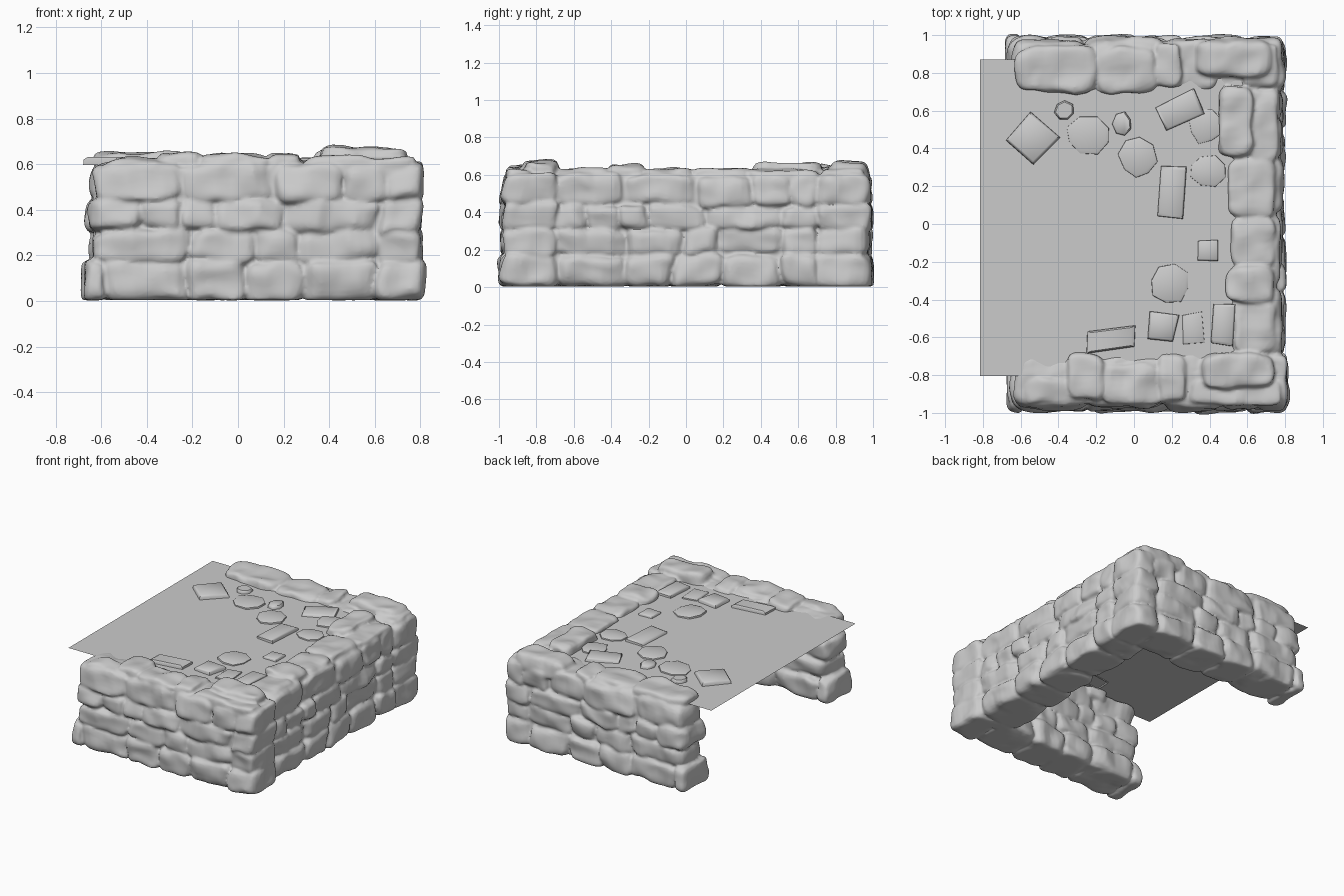
import bpy, bmesh, math, random
from mathutils import Vector, noise

if "Cube" in bpy.data.objects:
    bpy.data.objects.remove(bpy.data.objects["Cube"])

random.seed(4)


def make_object(name, bm):
    bmesh.ops.recalc_face_normals(bm, faces=bm.faces[:])
    mesh = bpy.data.meshes.new(name)
    bm.to_mesh(mesh)
    bm.free()
    obj = bpy.data.objects.new(name, mesh)
    bpy.context.collection.objects.link(obj)
    return obj


def cube_grid():
    """Points and faces of a finely divided cube from -1 to 1."""
    cube = bmesh.new()
    bmesh.ops.create_cube(cube, size=2)
    bmesh.ops.subdivide_edges(cube, edges=cube.edges[:], cuts=7, use_grid_fill=True)
    cube.verts.index_update()
    points = [v.co.copy() for v in cube.verts]
    faces = [[v.index for v in f.verts] for f in cube.faces]
    cube.free()
    return points, faces


POINTS, FACES = cube_grid()


def add_stone(bm, lo, hi, power=5, rough=0.02):
    """Rounded, slightly lumpy block filling the box lo..hi."""
    lo, hi = Vector(lo), Vector(hi)
    centre, half = (lo + hi) / 2, (hi - lo) / 2
    seed = Vector([random.uniform(0, 50) for _ in range(3)])
    skew = [random.uniform(-0.14, 0.14) for _ in range(3)]
    verts = []
    for point in POINTS:
        p = point / sum(abs(c) ** power for c in point) ** (1 / power)
        p.z += skew[0] * p.x * p.y + skew[1] * p.x * 0.6
        p.x += skew[2] * p.z * 0.6
        p.y += skew[1] * p.z * 0.6
        q = Vector([p[i] * half[i] for i in range(3)])
        q += noise.noise_vector(q * 9 + seed) * rough
        q += centre
        q.z = max(q.z, 0.003)
        verts.append(bm.verts.new(q))
    for face in FACES:
        bm.faces.new([verts[i] for i in face])


def add_box(bm, lo, hi):
    verts = bmesh.ops.create_cube(bm, size=1)["verts"]
    for v in verts:
        v.co = Vector([lo[i] if v.co[i] < 0 else hi[i] for i in range(3)])


# Stone courses of one wall: bottom, top, half depth, joints along the wall
COURSES = [
    (0.003, 0.175, 0.157, [-0.66, -0.59, -0.22, 0.03, 0.29, 0.61, 0.81]),
    (0.165, 0.315, 0.147, [-0.62, -0.21, 0.08, 0.27, 0.62, 0.80]),
    (0.305, 0.445, 0.147, [-0.64, -0.43, -0.25, -0.11, 0.20, 0.62, 0.80]),
    (0.435, 0.605, 0.143, [-0.62, -0.24, 0.17, 0.46, 0.66, 0.80]),
]


def front(u, v): return (u, -0.84 - v)
def back(u, v): return (u - 0.015, 0.84 + v)
def right(u, v): return (0.64 + v, u - 0.10)


def place(bm, wall, u0, u1, v0, v1, z0, z1, adder=add_stone):
    a, b = wall(u0, v0), wall(u1, v1)
    lo = (min(a[0], b[0]), min(a[1], b[1]), z0)
    hi = (max(a[0], b[0]), max(a[1], b[1]), z1)
    adder(bm, lo, hi)


# Three walls in a U, fused into one skin
bm = bmesh.new()
for wall in (front, back, right):
    place(bm, wall, -0.56, 0.74, -0.11, 0.11, 0.015, 0.58, add_box)
    for z0, z1, depth, joints in COURSES:
        for u0, u1 in zip(joints, joints[1:]):
            d_in = depth + random.uniform(-0.010, 0.008)
            d_out = depth + random.uniform(-0.010, 0.008)
            place(bm, wall, u0 - 0.010, u1 + 0.010, -d_in, d_out,
                  z0 - random.uniform(0, 0.014), z1 + random.uniform(0, 0.012))

# Cap stones along the wall tops: start, end, inner, outer, height
CAPS = {
    front: [(-0.58, -0.34, -0.02, 0.12, 0.625), (-0.35, -0.16, -0.155, 0.09, 0.65),
            (-0.17, 0.14, -0.10, 0.12, 0.642), (0.12, 0.27, -0.16, 0.10, 0.64),
            (0.36, 0.74, -0.16, 0.03, 0.675), (0.30, 0.78, -0.02, 0.12, 0.635)],
    back: [(-0.61, -0.18, -0.145, 0.10, 0.655), (-0.19, 0.13, -0.15, 0.10, 0.64),
           (0.12, 0.26, -0.11, 0.11, 0.64), (0.35, 0.75, -0.06, 0.135, 0.672),
           (0.60, 0.78, -0.12, 0.11, 0.635)],
    right: [(-0.58, -0.30, -0.10, 0.12, 0.635), (-0.32, -0.12, -0.15, 0.10, 0.655),
            (-0.13, 0.14, -0.13, 0.11, 0.635), (0.13, 0.45, -0.14, 0.11, 0.635),
            (0.45, 0.83, -0.19, -0.01, 0.67), (0.42, 0.80, -0.03, 0.12, 0.63)],
}
for wall, caps in CAPS.items():
    for u0, u1, v0, v1, top in caps:
        place(bm, wall, u0, u1, v0, v1, 0.53, top)

walls = make_object("stone_walls", bm)
remesh = walls.modifiers.new("fuse_stones", "REMESH")
remesh.mode = "VOXEL"
remesh.voxel_size = 0.011
remesh.use_smooth_shade = True

# Flat sheet of ground filling the terrace
GROUND = 0.604
bm = bmesh.new()
corners = [(-0.815, -0.805), (0.65, -0.805), (0.65, 0.87), (-0.815, 0.87)]
bm.faces.new([bm.verts.new((x, y, GROUND)) for x, y in corners])
make_object("terrace_ground", bm)

# Loose paving stones: x, y, width, depth, turn, height, sides
PAVING = [
    (-0.54, 0.45, 0.20, 0.20, 48, 0.028, 4), (-0.37, 0.60, 0.11, 0.11, 10, 0.022, 7),
    (-0.24, 0.47, 0.23, 0.20, 0, 0.014, 8), (-0.06, 0.53, 0.10, 0.12, 0, 0.022, 7),
    (0.02, 0.35, 0.19, 0.22, 15, 0.016, 8), (0.24, 0.60, 0.24, 0.15, 25, 0.022, 4),
    (0.38, 0.52, 0.18, 0.19, 0, 0.014, 8), (0.39, 0.28, 0.20, 0.17, 0, 0.014, 8),
    (0.20, 0.17, 0.13, 0.26, -4, 0.024, 4), (0.39, -0.14, 0.11, 0.11, 0, 0.016, 4),
    (0.19, -0.32, 0.21, 0.21, 10, 0.016, 8), (0.15, -0.55, 0.15, 0.15, -8, 0.026, 4),
    (0.31, -0.55, 0.11, 0.16, 5, 0.014, 4), (0.47, -0.53, 0.13, 0.24, -4, 0.024, 4),
    (-0.12, -0.61, 0.27, 0.12, 6, 0.024, 4),
]
bm = bmesh.new()
for x, y, w, d, turn, height, sides in PAVING:
    t = math.radians(turn)
    grow = math.sqrt(2) if sides == 4 else 1.05
    wobble = [random.uniform(0.86, 1.08) * grow / 2 for _ in range(sides)]
    tilt = random.uniform(-0.04, 0.04)
    rings = []
    for scale, z in ((1.0, -0.008), (0.98, height * 0.6), (0.84, height)):
        ring = []
        for i in range(sides):
            a = math.tau * (i + 0.5) / sides
            px, py = w * scale * wobble[i] * math.cos(a), d * scale * wobble[i] * math.sin(a)
            ring.append(bm.verts.new((x + px * math.cos(t) - py * math.sin(t),
                                      y + px * math.sin(t) + py * math.cos(t),
                                      GROUND + z + px * tilt)))
        rings.append(ring)
    for low, high in zip(rings, rings[1:]):
        for i in range(sides):
            j = (i + 1) % sides
            bm.faces.new((low[i], low[j], high[j], high[i]))
    bm.faces.new(rings[-1])
paving = make_object("paving_stones", bm)
bpy.ops.object.select_all(action="DESELECT")
paving.select_set(True)
bpy.context.view_layer.objects.active = paving
bpy.ops.object.shade_smooth_by_angle(angle=math.radians(50))
